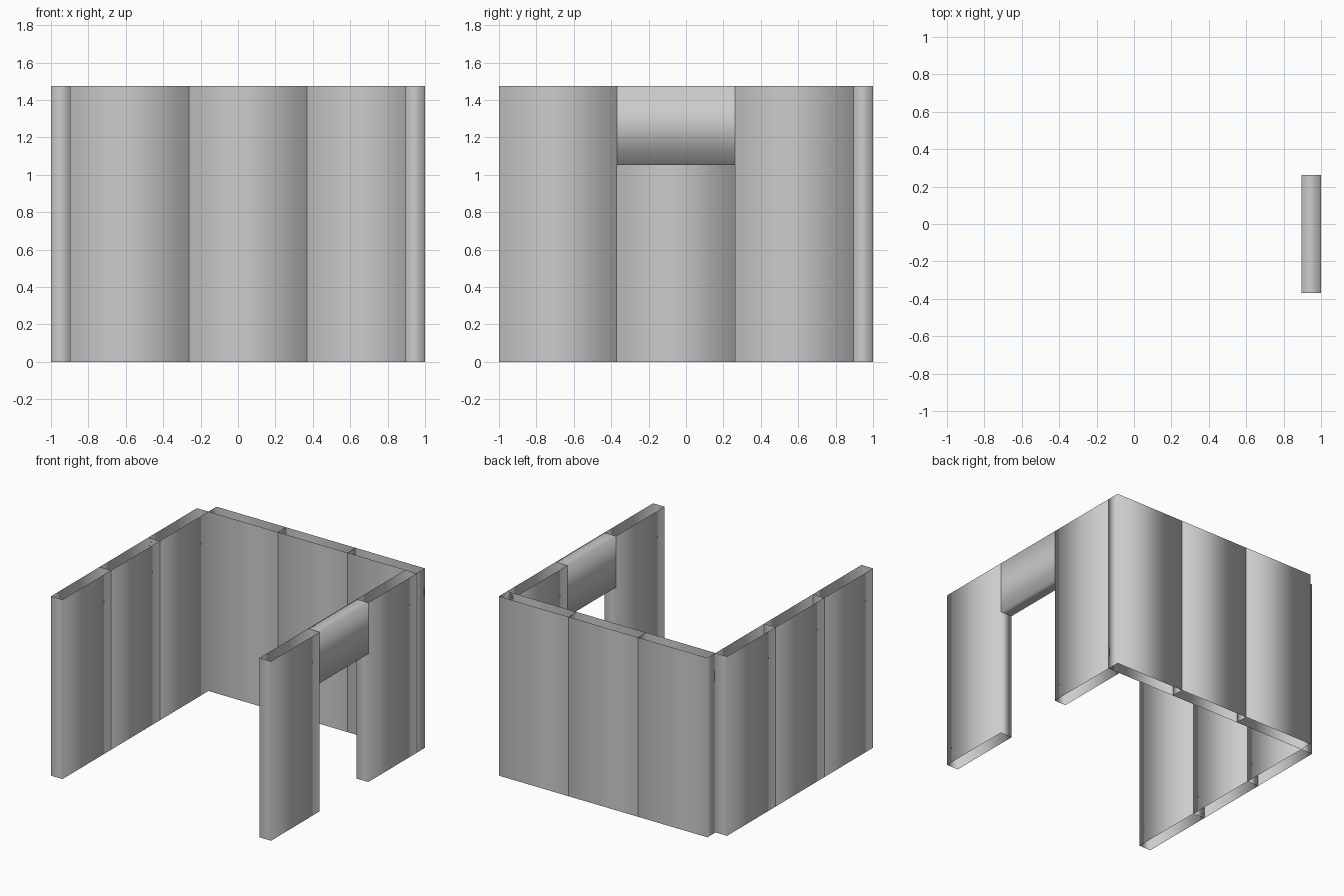
import bpy

if "Cube" in bpy.data.objects:
    bpy.data.objects.remove(bpy.data.objects["Cube"])

T = 2 / 19        # wall thickness
W = 6 * T         # panel width
H = 14 * T        # wall height
LINTEL = 4 * T    # lintel height above the doorway


def tube(name, lo, hi, axis):
    """Smooth-shaded box sleeve, open at both ends of the given axis."""
    u, v = (axis + 1) % 3, (axis + 2) % 3
    verts = []
    for end in (lo[axis], hi[axis]):
        for a, b in ((lo[u], lo[v]), (hi[u], lo[v]), (hi[u], hi[v]), (lo[u], hi[v])):
            p = [0, 0, 0]
            p[axis], p[u], p[v] = end, a, b
            verts.append(p)
    faces = [(i, (i + 1) % 4, (i + 1) % 4 + 4, i + 4) for i in range(4)]
    mesh = bpy.data.meshes.new(name)
    mesh.from_pydata(verts, [], faces)
    mesh.polygons.foreach_set("use_smooth", [True] * 4)
    obj = bpy.data.objects.new(name, mesh)
    bpy.context.collection.objects.link(obj)
    return obj


for i in range(3):
    # Left wall and back wall panels
    y = -1 + i * W
    tube(f"left_wall_panel_{i + 1}", (-1, y, 0), (-1 + T, y + W, H), 2)
    x = -1 + T + i * W
    tube(f"back_wall_panel_{i + 1}", (x, 1 - T, 0), (x + W, 1, H), 2)
    # Right wall: panels either side of a doorway with a lintel laid sideways
    if i == 1:
        tube("door_lintel", (1 - T, y, H - LINTEL), (1, y + W, H), 1)
    else:
        tube(f"right_wall_panel_{i + 1}", (1 - T, y, 0), (1, y + W, H), 2)
